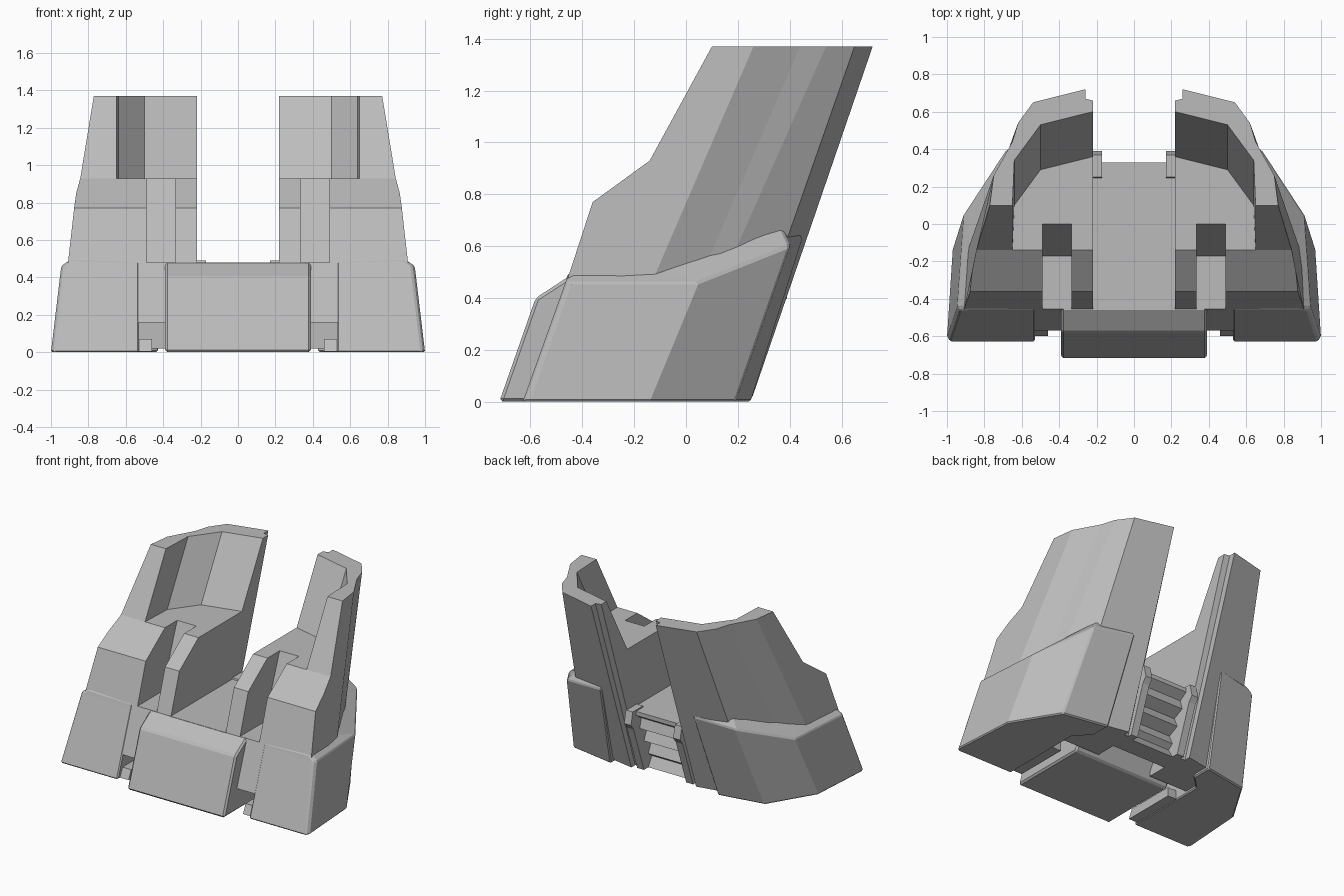
import bpy, bmesh

cube = bpy.data.objects.get("Cube")
if cube:
    bpy.data.objects.remove(cube, do_unlink=True)

grey = bpy.data.materials.new("plain_grey")
grey.use_nodes = True
grey.diffuse_color = (0.5, 0.5, 0.5, 1)
grey.node_tree.nodes["Principled BSDF"].inputs["Base Color"].default_value = (0.5, 0.5, 0.5, 1)


def loft(name, rings):
    """Solid through a stack of matching closed rings."""
    bm = bmesh.new()
    rows = [[bm.verts.new(p) for p in ring] for ring in rings]
    n = len(rows[0])
    bm.faces.new(rows[0])
    bm.faces.new(rows[-1])
    for a, b in zip(rows, rows[1:]):
        for i in range(n):
            j = (i + 1) % n
            bm.faces.new((a[i], a[j], b[j], b[i]))
    bmesh.ops.recalc_face_normals(bm, faces=bm.faces)
    mesh = bpy.data.meshes.new(name)
    bm.to_mesh(mesh)
    bm.free()
    mesh.materials.append(grey)
    obj = bpy.data.objects.new(name, mesh)
    bpy.context.collection.objects.link(obj)
    return obj


def level(points, z):
    return [(x, y, z) for x, y in points]


def slab(name, profile, x0, x1):
    """Side profile in (y, z) extruded across x."""
    return loft(name, [[(x, y, z) for y, z in profile] for x in (x0, x1)])


def apply(obj, kind, **settings):
    mod = obj.modifiers.new(kind, kind)
    for key, value in settings.items():
        setattr(mod, key, value)
    bpy.context.view_layer.objects.active = obj
    bpy.ops.object.modifier_apply(modifier=mod.name)


def carve(obj, tool, operation):
    tool.hide_render = True
    apply(obj, 'BOOLEAN', object=tool, operation=operation, solver='EXACT')
    bpy.data.objects.remove(tool, do_unlink=True)


def soften(obj, width=0.012):
    apply(obj, 'BEVEL', width=width, segments=1, limit_method='ANGLE', angle_limit=0.6)


def mirror(obj):
    apply(obj, 'MIRROR', use_clip=False, use_mirror_merge=False)


# Leaning side towers: tapered shell trimmed to the stepped front profile
base = [(.22, .20), (.26, .205), (.26, .25), (.68, .17), (.82, -.07),
        (.87, -.15), (.955, -.33), (.97, -.9), (.22, -.9)]
crown = [(.22, .66), (.26, .67), (.26, .72), (.54, .65), (.62, .54),
         (.65, .44), (.75, .26), (.81, -.2), (.22, -.2)]
tower = loft("side_towers", [level(base, 0), level(crown, 1.37)])
carve(tower, slab("front_trim", [
    (-.57, .16), (-.455, .48), (-.36, .77), (-.14, .93), (.10, 1.37), (.17, 1.5),
    (1.2, 1.5), (1.2, .02), (-.1, .02), (-.1, .16)], .1, 1.2), 'INTERSECT')

# Faceted recess in the upper tower
hollow = [(.1, .385), (.22, .36), (.5, .29), (.64, .1), (.65, -.14), (.65, -.7), (.1, -.7)]
carve(tower, loft("recess_cutter", [
    level(hollow, .93), level([(x, y + .295) for x, y in hollow], 1.47)]), 'DIFFERENCE')

# Upright slot behind the front face
carve(tower, slab("slot_cutter", [(-.17, .48), (.02, .98), (-.8, .98), (-.8, .48)],
                  .335, .49), 'DIFFERENCE')
mirror(tower)

# Outer skirts with a sloping top rim
foot = [(.53, -.63), (.985, -.63), (1, -.6), (.97, -.14), (.77, .19),
        (.43, .25), (.43, .1), (.53, 0)]
edge = [(.53, -.465, .46), (.93, -.465, .46), (.945, -.44, .46), (.91, .05, .46),
        (.68, .40, .60), (.37, .45, .63), (.37, .2, .63), (.53, .1, .5)]
rim = [(.53, -.455, .485), (.88, -.455, .495), (.89, -.43, .5), (.87, -.1, .5),
       (.61, .36, .69), (.37, .41, .69), (.37, .2, .69), (.53, .1, .5)]
skirt = loft("outer_skirts", [level(foot, 0), edge, rim])
soften(skirt, 0.008)
mirror(skirt)

# Front block between the skirts
block = slab("front_block", [(-.72, 0), (-.58, .40), (-.46, .478), (-.1, .478),
                             (-.05, .14), (-.13, 0)], -.39, .39)
soften(block)

# Platform between the towers, with a ribbed rear wall
slab("ribbed_platform", [
    (-.46, .48), (.33, .48), (.33, .45), (.27, .41), (.29, .34), (.21, .30),
    (.24, .23), (.16, .19), (.19, .12), (.15, .09), (.19, .02), (.05, .02),
    (.03, .14), (-.5, .14)], -.23, .23)

# Rails framing the ribs
rail = slab("rear_rails", [(.25, .49), (.37, .49), (.39, .40), (.36, .36),
                           (.24, .02), (.1, .02)], .17, .225)
mirror(rail)

# Small clips in the gaps beside the front block
clip = slab("gap_clips", [(-.60, .005), (-.57, .07), (-.2, .07), (-.2, .005)], .46, .54)
mirror(clip)
